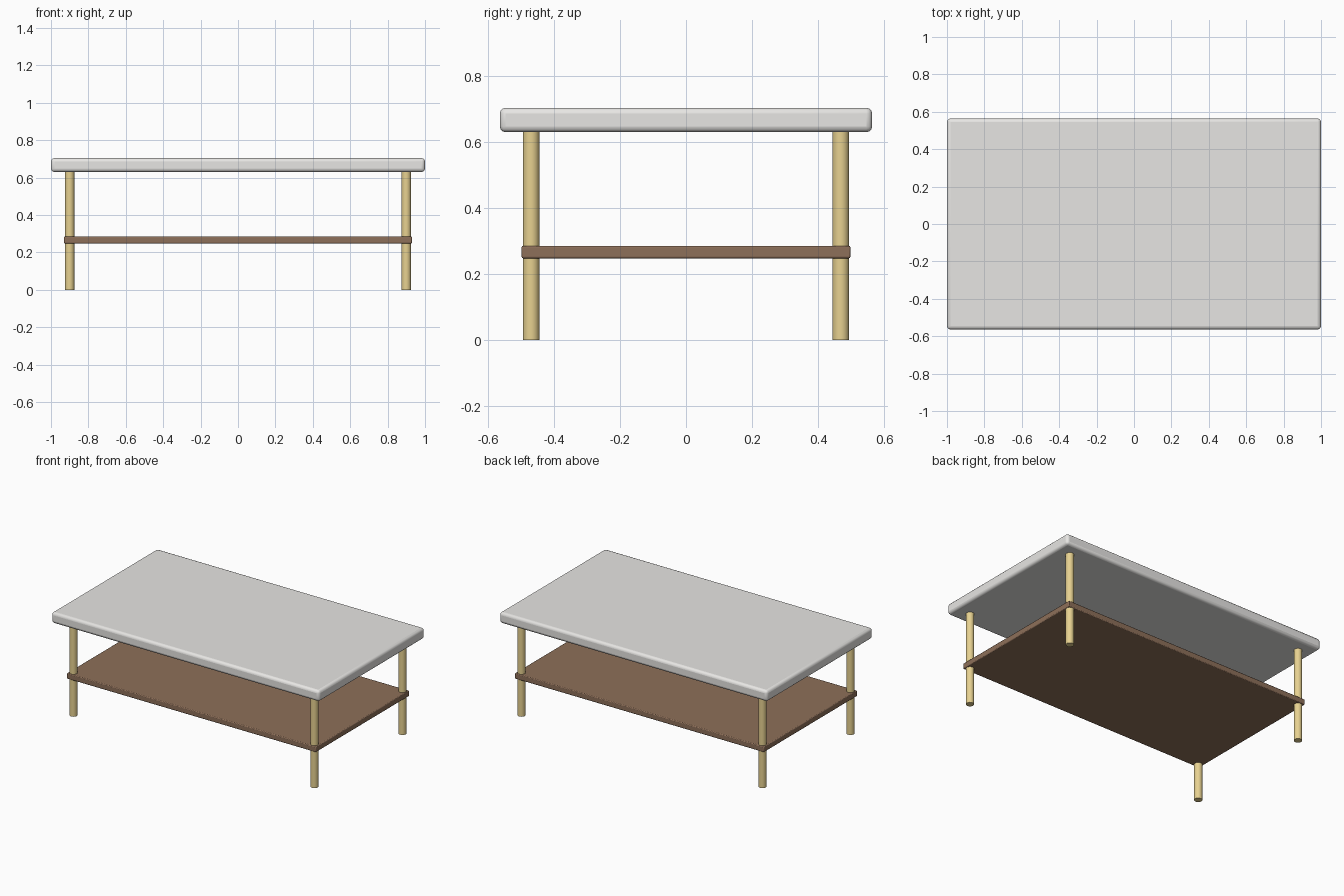
import bpy
import math

cube = bpy.data.objects.get("Cube")
if cube:
    bpy.data.objects.remove(cube, do_unlink=True)


def material(name, rgb):
    mat = bpy.data.materials.new(name)
    mat.use_nodes = True
    mat.diffuse_color = (*rgb, 1)
    mat.node_tree.nodes["Principled BSDF"].inputs["Base Color"].default_value = (*rgb, 1)
    return mat


def finish(obj, name, mat):
    obj.name = name
    obj.data.materials.append(mat)
    bpy.ops.object.shade_smooth_by_angle(angle=math.radians(35))


def slab(name, half_x, half_y, bottom, top, bevel, segments, mat):
    bpy.ops.mesh.primitive_cube_add(size=2, location=(0, 0, (bottom + top) / 2))
    obj = bpy.context.object
    obj.scale = (half_x, half_y, (top - bottom) / 2)
    bpy.ops.object.transform_apply(location=False, rotation=False, scale=True)
    finish(obj, name, mat)
    mod = obj.modifiers.new("Rounded edges", 'BEVEL')
    mod.width = bevel
    mod.segments = segments


stone = material("pale stone", (0.84, 0.83, 0.81))
wood = material("brown wood", (0.27, 0.16, 0.10))
brass = material("pale brass", (0.80, 0.64, 0.28))

# Table top and lower shelf
slab("table_top", 1.0, 0.564, 0.63, 0.704, 0.018, 3, stone)
slab("lower_shelf", 0.93, 0.498, 0.248, 0.286, 0.005, 2, wood)

# Four round legs running from the floor to the top
LEG_HEIGHT = 0.635
for side, x in (("right", -0.9), ("left", 0.9)):
    for end, y in (("front", -0.469), ("back", 0.469)):
        bpy.ops.mesh.primitive_cylinder_add(
            vertices=32, radius=0.025, depth=LEG_HEIGHT, location=(x, y, LEG_HEIGHT / 2))
        finish(bpy.context.object, f"{end}_{side}_leg", brass)
